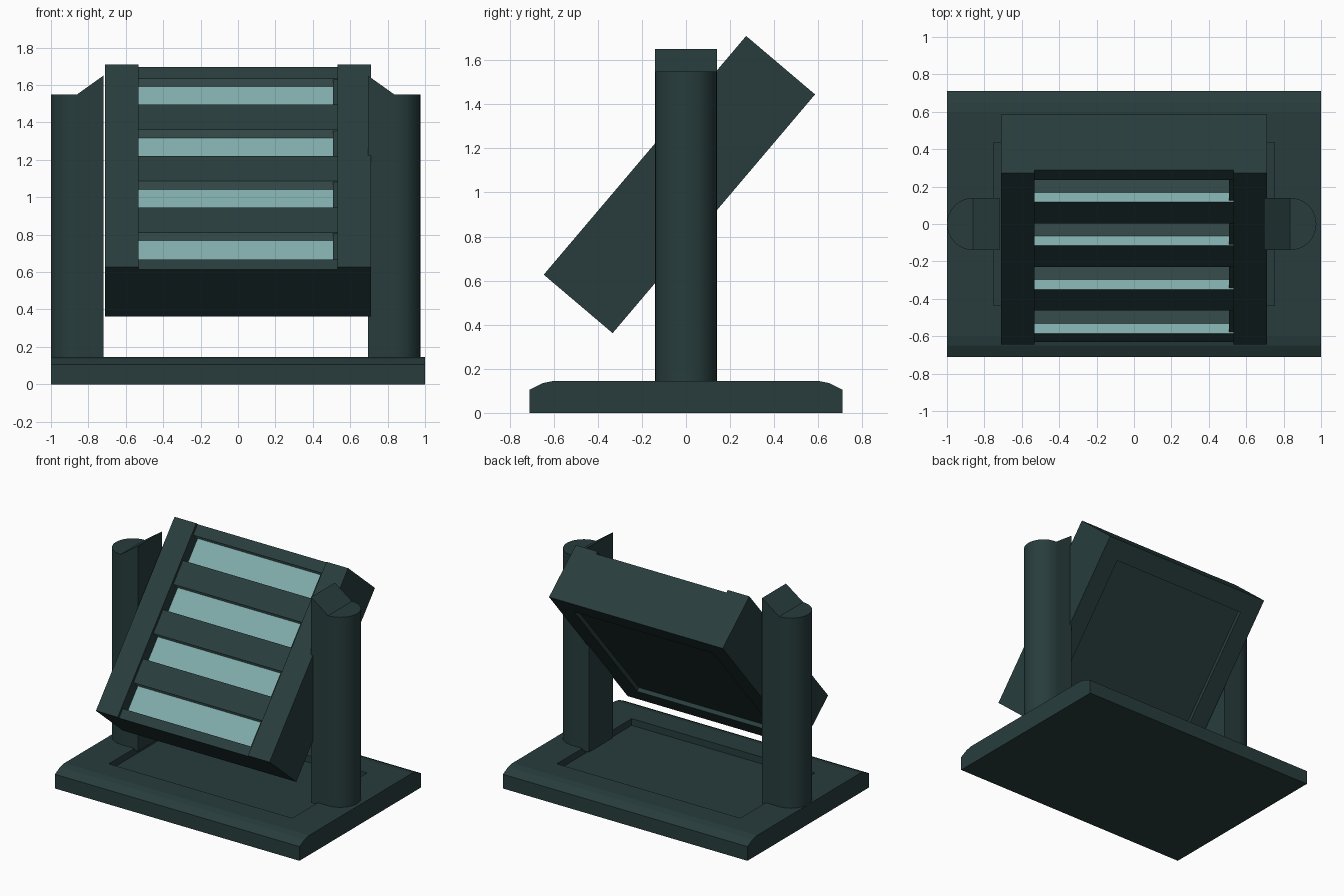
import bpy, bmesh, math
from mathutils import Matrix, Vector

if "Cube" in bpy.data.objects:
    bpy.data.objects.remove(bpy.data.objects["Cube"])


def material(name, rgb):
    m = bpy.data.materials.new(name)
    m.diffuse_color = (*rgb, 1)
    m.use_nodes = True
    m.node_tree.nodes["Principled BSDF"].inputs["Base Color"].default_value = m.diffuse_color
    return m


DARK = material("dark slate green", (0.021, 0.046, 0.046))
TEAL = material("pale teal", (0.216, 0.413, 0.413))
# Panel space: local y runs up the slope, local z points out of the front
TILT = Matrix.Translation((0, -0.03, 1.036)) @ Matrix.Rotation(math.radians(49.7), 4, 'X')


def finish(name, bm, mats, matrix=Matrix()):
    bmesh.ops.recalc_face_normals(bm, faces=bm.faces)
    me = bpy.data.meshes.new(name)
    bm.to_mesh(me)
    bm.free()
    for m in mats:
        me.materials.append(m)
    ob = bpy.data.objects.new(name, me)
    ob.matrix_world = matrix
    bpy.context.collection.objects.link(ob)
    return ob


def box_bm(x0, x1, y0, y1, z0, z1):
    bm = bmesh.new()
    bmesh.ops.create_cube(bm, size=1)
    for v in bm.verts:
        v.co = (x1 if v.co.x > 0 else x0, y1 if v.co.y > 0 else y0, z1 if v.co.z > 0 else z0)
    return bm


def prism_bm(points, offset):
    bm = bmesh.new()
    face = bm.faces.new([bm.verts.new(p) for p in points])
    ext = bmesh.ops.extrude_face_region(bm, geom=[face])
    verts = [g for g in ext["geom"] if isinstance(g, bmesh.types.BMVert)]
    bmesh.ops.translate(bm, verts=verts, vec=offset)
    return bm


# Base: bevelled profile front and back, with a rectangular tray sunk in the top
half = [(0.71, 0), (0.71, 0.105), (0.65, 0.135), (0.6, 0.145)]
profile = half + [(-y, z) for y, z in reversed(half)]
bm = prism_bm([(-1, y, z) for y, z in profile], (2, 0, 0))
bm.normal_update()
top = next(f for f in bm.faces if abs(f.normal.z) > 0.99 and f.calc_center_median().z > 0.1)
bmesh.ops.inset_individual(bm, faces=[top], thickness=0.1)
for v in top.verts:
    v.co.x = math.copysign(0.75, v.co.x)
    v.co.y = math.copysign(0.437, v.co.y)
ext = bmesh.ops.extrude_discrete_faces(bm, faces=[top])
for v in ext["faces"][0].verts:
    v.co.z -= 0.05
finish("base", bm, [DARK])

# Posts: rounded outer side, inner side rising to a sloped peak
for name, side, inner in (("left_post", -1, 0.72), ("right_post", 1, 0.695)):
    mid = inner + 0.14
    arc = [(mid + 0.14 * math.cos(a), 0.14 * math.sin(a))
           for a in [math.radians(-90 + 11.25 * i) for i in range(17)]]
    bm = prism_bm([(side * x, y, 0.13) for x, y in arc], (0, 0, 1.42))
    ob = finish(name + "_round", bm, [DARK])
    for p in ob.data.polygons:
        p.use_smooth = abs(p.normal.z) < 0.5 and abs(p.normal.x * side) > 0 and p.normal.x * side > 0
    ob.data.set_sharp_from_angle(angle=math.radians(30))
    wedge = [(inner, 0.13), (mid, 0.13), (mid, 1.55), (inner, 1.65)]
    bm = prism_bm([(side * x, -0.14, z) for x, z in wedge], (0, 0.28, 0))
    finish(name + "_wedge", bm, [DARK])

# Panel body with a shallow inset in its back
FLOOR, RAIL, FACE = 0.113, 0.185, 0.205
bm = box_bm(-0.71, 0.71, -0.71, 0.71, -0.205, FLOOR)
bm.normal_update()
back = min(bm.faces, key=lambda f: f.calc_center_median().z)
bmesh.ops.inset_individual(bm, faces=[back], thickness=0.2)
ext = bmesh.ops.extrude_discrete_faces(bm, faces=[back])
for v in ext["faces"][0].verts:
    v.co.z += 0.03
finish("panel_body", bm, [DARK], TILT)

# Panel side frames and the narrow end filler beside the slots
for name, x0, x1, z1 in (("left_frame", -0.71, -0.532, FACE), ("right_frame", 0.532, 0.71, FACE),
                         ("slot_end_strip", 0.508, 0.532, RAIL - 0.01)):
    finish(name, box_bm(x0, x1, -0.71, 0.71, FLOOR, z1), [DARK], TILT)

# Rails between the slots; faces looking into a slot are teal
for i, (y0, y1) in enumerate([(-0.71, -0.64), (-0.45, -0.275), (-0.09, 0.085), (0.27, 0.445), (0.63, 0.71)]):
    bm = box_bm(-0.532, 0.532, y0, y1, FLOOR, RAIL)
    for f in bm.faces:
        c = f.calc_center_median()
        f.normal_update()
        if abs(f.normal.y) > 0.9 and abs(c.y) < 0.7:
            f.material_index = 1
    finish(f"rail_{i + 1}", bm, [DARK, TEAL], TILT)

# Glowing slot floors
for i, (y0, y1) in enumerate([(-0.64, -0.45), (-0.275, -0.09), (0.085, 0.27), (0.445, 0.63)]):
    finish(f"slot_floor_{i + 1}", box_bm(-0.532, 0.508, y0, y1, FLOOR, FLOOR + 0.003), [TEAL], TILT)
